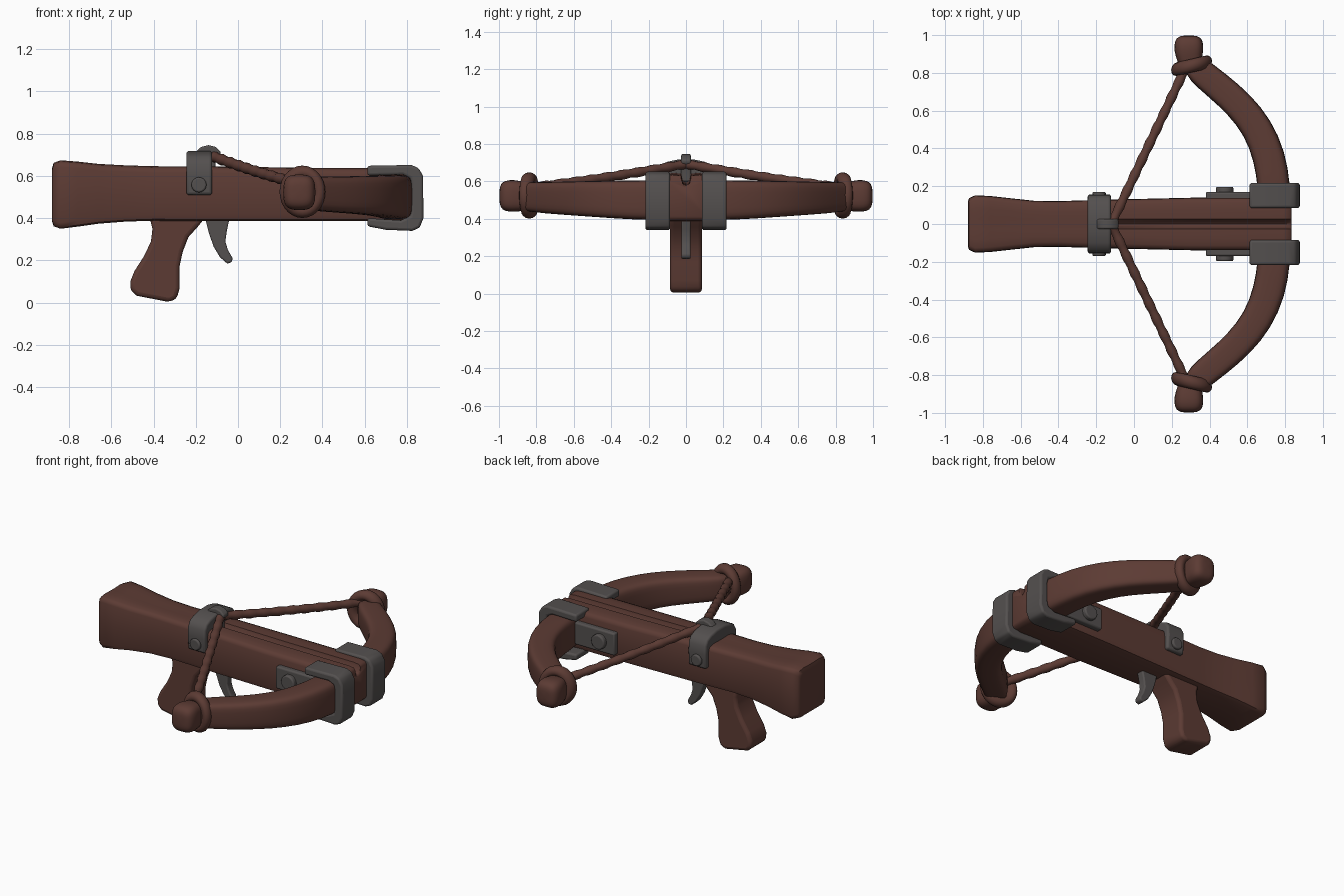
import bpy, bmesh, math
from mathutils import Vector

if "Cube" in bpy.data.objects:
    bpy.data.objects.remove(bpy.data.objects["Cube"])


def material(name, rgb):
    m = bpy.data.materials.new(name)
    m.diffuse_color = (*rgb, 1)
    m.use_nodes = True
    m.node_tree.nodes["Principled BSDF"].inputs["Base Color"].default_value = m.diffuse_color
    return m


WOOD = material("brown wood", (0.108, 0.044, 0.034))
IRON = material("grey iron", (0.088, 0.080, 0.078))


def finish(name, bm, mat, bevel=0, subsurf=0, mirror=False, angle=50):
    bmesh.ops.recalc_face_normals(bm, faces=bm.faces)
    me = bpy.data.meshes.new(name)
    bm.to_mesh(me)
    bm.free()
    me.materials.append(mat)
    ob = bpy.data.objects.new(name, me)
    bpy.context.collection.objects.link(ob)
    if bevel:
        b = ob.modifiers.new("bevel", 'BEVEL')
        b.width, b.segments, b.limit_method = bevel, 3, 'ANGLE'
        b.angle_limit = math.radians(35)
    if subsurf:
        s = ob.modifiers.new("smooth", 'SUBSURF')
        s.levels = s.render_levels = subsurf
    if mirror:
        m = ob.modifiers.new("mirror", 'MIRROR')
        m.use_axis = (False, True, False)
    bpy.context.view_layer.objects.active = ob
    ob.select_set(True)
    bpy.ops.object.shade_smooth_by_angle(angle=math.radians(angle))
    ob.select_set(False)
    return ob


def skin(rings):
    bm = bmesh.new()
    vs = [[bm.verts.new(p) for p in r] for r in rings]
    n = len(vs[0])
    for a, b in zip(vs, vs[1:]):
        for i in range(n):
            bm.faces.new((a[i], a[(i + 1) % n], b[(i + 1) % n], b[i]))
    bm.faces.new(vs[0])
    bm.faces.new(vs[-1])
    return bm


def sweep(stations, power=2, n=16, up=(0, 0, 1)):
    """Superellipse section (half width, half height) along a path."""
    pts = [Vector(s[0]) for s in stations]
    rings = []
    for i, (_, w, h) in enumerate(stations):
        t = (pts[min(i + 1, len(pts) - 1)] - pts[max(i - 1, 0)]).normalized()
        u = t.cross(Vector(up)).normalized()
        v = u.cross(t)
        ring = []
        for k in range(n):
            a = math.tau * (k + 0.5) / n
            c, s = math.cos(a), math.sin(a)
            ring.append(pts[i] + u * w * math.copysign(abs(c) ** (2 / power), c)
                        + v * h * math.copysign(abs(s) ** (2 / power), s))
        rings.append(ring)
    return skin(rings)


def prism(profile, lo, hi, axis='Y'):
    def place(a, b, d):
        return (a, d, b) if axis == 'Y' else (d, a, b)
    return skin([[place(a, b, d) for a, b in profile] for d in (lo, hi)])


# Stock with an arrow groove along its front half
rings = []
for x, w, z0, z1, g in [(-.88, .115, .385, .635, 0), (-.873, .135, .362, .66, 0), (-.84, .15, .35, .672, 0),
                        (-.76, .146, .36, .666, 0), (-.66, .135, .374, .655, 0), (-.53, .121, .384, .648, 0),
                        (-.4, .119, .388, .644, 0), (-.14, .127, .387, .643, 0), (-.13, .127, .387, .643, .05),
                        (.3, .137, .387, .637, .055), (.79, .138, .388, .635, .055),
                        (.825, .132, .394, .63, .055), (.835, .115, .41, .615, .05)]:
    c = .024
    half = [(0, z1 - g), (.016, z1 - g * .8), (.026, z1), (w * .55, z1 + .002), (w - c, z1 - .003),
            (w - c * .3, z1 - c * .4), (w, z1 - c * 1.2), (w + .002, (z0 + z1) / 2), (w, z0 + c * 1.2),
            (w - c * .3, z0 + c * .3), (w - c * 1.2, z0), (0, z0)]
    loop = half + [(-y, z) for y, z in half[-2:0:-1]]
    rings.append([(x, y, z) for y, z in loop])
finish("stock", skin(rings), WOOD)

# Pistol grip
grip = [(-.42, .41), (-.15, .41), (-.19, .36), (-.235, .31), (-.262, .24), (-.277, .17), (-.276, .07),
        (-.29, .02), (-.325, .003), (-.48, .033), (-.508, .058), (-.51, .1), (-.49, .15), (-.445, .22),
        (-.412, .29), (-.405, .35)]
finish("grip", prism(grip, -.085, .085), WOOD, bevel=.025)

# Trigger
trig = [(-.155, .4), (-.04, .4), (-.053, .34), (-.06, .29), (-.048, .25), (-.025, .21), (-.03, .192),
        (-.05, .184), (-.085, .215), (-.115, .265), (-.138, .33)]
finish("trigger", prism(trig, -.025, .025), IRON, bevel=.008)

# Bow limbs
limb = [((.745, .06, .5), .085, .106), ((.742, .2, .5), .087, .108), ((.718, .36, .503), .087, .103),
        ((.655, .51, .507), .083, .096), ((.56, .63, .51), .08, .09), ((.44, .735, .513), .077, .085),
        ((.345, .81, .517), .073, .08), ((.3, .87, .52), .06, .075)]
finish("bow_limb", sweep(limb, 4.5), WOOD, subsurf=1, mirror=True)

# Limb end knobs
knob = [((.31, .82, .52), .062, .075), ((.295, .87, .52), .066, .078), ((.29, .92, .523), .08, .088),
        ((.29, .97, .523), .076, .083), ((.29, .991, .523), .058, .064), ((.29, .998, .523), .03, .034)]
finish("limb_knob", sweep(knob, 3.2), WOOD, subsurf=1, mirror=True)

# String loops tied round the limb ends
bm = bmesh.new()
loops = []
for i in range(28):
    a = math.tau * i / 28
    mid = Vector((.305 + .078 * math.cos(a), .838 + .018 * math.cos(a), .525 + .093 * math.sin(a)))
    out = Vector((math.cos(a), .2 * math.cos(a), math.sin(a))).normalized()
    loops.append([bm.verts.new(mid + out * .031 * math.cos(b) + Vector((0, .036 * math.sin(b), 0)))
                  for b in [math.tau * k / 12 for k in range(12)]])
for i in range(28):
    a, b = loops[i], loops[(i + 1) % 28]
    for k in range(12):
        bm.faces.new((a[k], a[(k + 1) % 12], b[(k + 1) % 12], b[k]))
finish("string_loop", bm, WOOD, mirror=True)

# Drawn bowstring, slightly lumpy like twisted cord
p0, p1 = Vector((-.125, -.01, .695)), Vector((.275, .83, .567))
cord = []
for i in range(41):
    t = i / 40
    r = .025 + .0025 * math.sin(i * 1.6)
    cord.append((p0.lerp(p1, t) + Vector((0, 0, -.006 * math.sin(math.pi * t))), r, r))
finish("bowstring", sweep(cord, 2, 12), WOOD, mirror=True)

# Iron C-brackets holding the limbs
brk = [(.612, .648), (.82, .652), (.855, .638), (.876, .6), (.878, .4), (.86, .355), (.825, .34), (.7, .345),
       (.612, .362), (.612, .4), (.77, .39), (.815, .41), (.822, .44), (.822, .56), (.815, .59), (.78, .606),
       (.612, .602)]
finish("limb_bracket", prism(brk, .085, .217), IRON, bevel=.012, mirror=True)

# Side plates with bolts
plate = [(.38, .435), (.66, .435), (.66, .575), (.38, .575)]
finish("side_plate", prism(plate, .12, .17), IRON, bevel=.01, mirror=True)


def bolt(name, x, z, r, y0, y1):
    disc = [(x + r * math.cos(math.tau * k / 16), z + r * math.sin(math.tau * k / 16)) for k in range(16)]
    finish(name, prism(disc, y0, y1), IRON, bevel=.008, mirror=True)


bolt("plate_bolt", .48, .505, .046, .15, .197)
bolt("clamp_bolt", -.185, .558, .036, .14, .17)

# Clamp over the stock, an arched saddle
half = [(.152, .51), (.157, .6), (.154, .655), (.135, .688), (.1, .705), (.04, .718)]
clamp = half + [(-y, z) for y, z in reversed(half)]
finish("clamp", prism(clamp, -.245, -.122, 'X'), IRON, bevel=.013)

# String latch
latch = [(-.2, .6), (-.2, .715), (-.175, .737), (-.14, .746), (-.105, .737), (-.082, .715), (-.085, .695),
         (-.105, .68), (-.11, .6)]
finish("latch", prism(latch, -.026, .026), IRON, bevel=.008)
